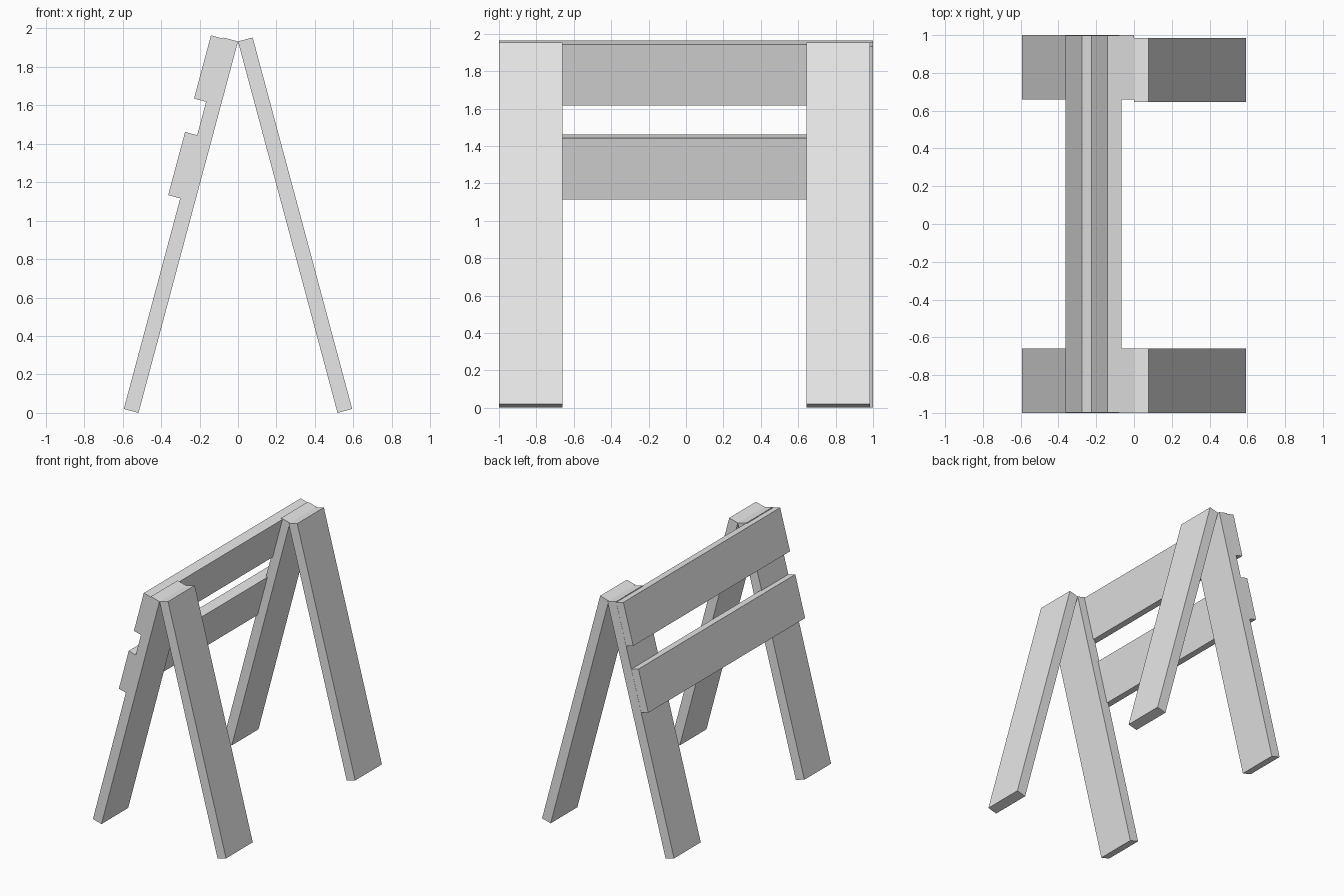
import bpy
from math import radians
from mathutils import Matrix, Vector

cube = bpy.data.objects.get("Cube")
if cube:
    bpy.data.objects.remove(cube, do_unlink=True)

grey = bpy.data.materials.new("light grey wood")
grey.use_nodes = True
grey.diffuse_color = (0.8, 0.8, 0.8, 1)
grey.node_tree.nodes["Principled BSDF"].inputs["Base Color"].default_value = (0.8, 0.8, 0.8, 1)

APEX = Vector((0, 0, 1.932))   # line where the leg pairs meet
TILT = radians(15)


def plank(name, side, u, y, v):
    """Tilted plank: u = outward from the leg's inner face, v = distance down the leg."""
    centre = Vector((side * sum(u) / 2, sum(y) / 2, -sum(v) / 2))
    size = (u[1] - u[0], y[1] - y[0], v[1] - v[0])
    bpy.ops.mesh.primitive_cube_add(size=1)
    ob = bpy.context.object
    ob.name = ob.data.name = name
    ob.data.transform(Matrix.Translation(APEX)
                      @ Matrix.Rotation(-side * TILT, 4, 'Y')
                      @ Matrix.Translation(centre)
                      @ Matrix.Diagonal((*size, 1)))
    ob.data.materials.append(grey)
    return ob


# Four splayed legs, the left rear one set slightly forward
THICK, LENGTH = 0.079, 2.0
for side, label, rear in ((1, "left", 0.985), (-1, "right", 1.0)):
    plank("front_leg_" + label, side, (0, THICK), (-1, -0.66), (0, LENGTH))
    plank("rear_leg_" + label, side, (0, THICK), (rear - 0.34, rear), (0, LENGTH))

# Two cross boards let into the outer faces of the right legs
for name, top in (("upper_board", 0.006), ("lower_board", 0.526)):
    plank(name, -1, (0.066, 0.144), (-0.999, 0.999), (top, top + 0.34))
